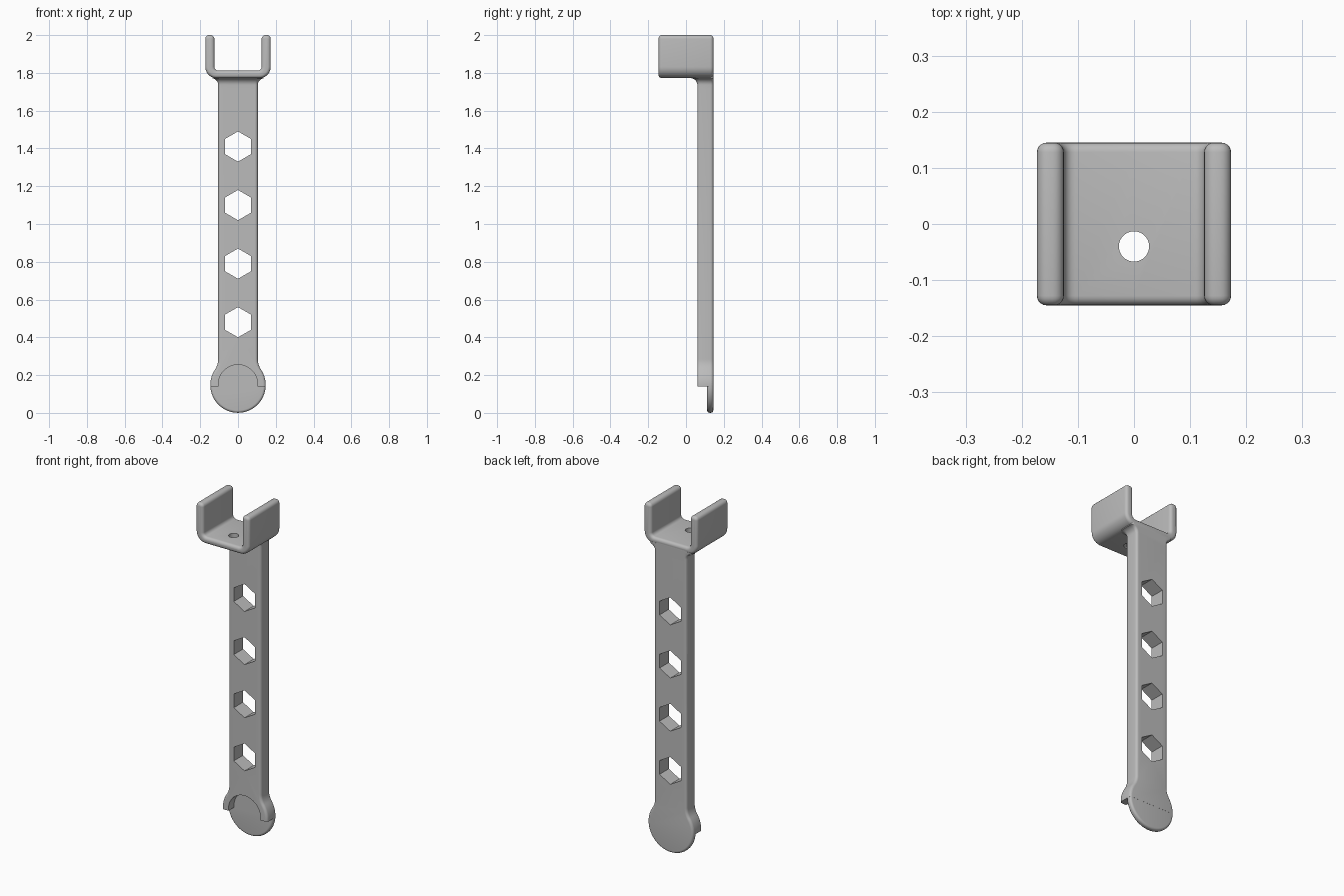
import bpy, bmesh, math
from mathutils import Vector

if "Cube" in bpy.data.objects:
    bpy.data.objects.remove(bpy.data.objects["Cube"], do_unlink=True)

grey = bpy.data.materials.new("plain grey")
grey.use_nodes = True
grey.diffuse_color = (0.5, 0.5, 0.5, 1)
grey.node_tree.nodes["Principled BSDF"].inputs["Base Color"].default_value = (0.5, 0.5, 0.5, 1)

BACK, FRONT, STEP = 0.145, 0.06, 0.112   # arm depth positions
HALF = 0.105                             # half width of the arm
FLOOR = 1.772                            # underside of the cradle


def finish(name, bm):
    bmesh.ops.recalc_face_normals(bm, faces=bm.faces)
    mesh = bpy.data.meshes.new(name)
    bm.to_mesh(mesh)
    bm.free()
    mesh.materials.append(grey)
    obj = bpy.data.objects.new(name, mesh)
    bpy.context.collection.objects.link(obj)
    return obj


def arc(cx, cz, r, start, end, n):
    angles = [math.radians(start + (end - start) * i / n) for i in range(n + 1)]
    return [(cx + r * math.cos(a), cz + r * math.sin(a)) for a in angles]


def circle(cx, cz, r, n, start=0):
    return arc(cx, cz, r, start, start + 360, n)[:-1]


def mirrored(points):
    return points + [(-x, z) for x, z in reversed(points) if x > 1e-6]


def prism(name, outline, y0, y1, rounding=0):
    """Extrude an x-z outline along y, with rounded rims."""
    bm = bmesh.new()
    front = bm.faces.new([bm.verts.new((x, y0, z)) for x, z in outline])
    made = bmesh.ops.extrude_face_region(bm, geom=[front], use_keep_orig=True)["geom"]
    for v in (g for g in made if isinstance(g, bmesh.types.BMVert)):
        v.co.y = y1
    bmesh.ops.recalc_face_normals(bm, faces=bm.faces)
    if rounding:
        rims = [e for e in bm.edges if abs(e.verts[0].co.y - e.verts[1].co.y) < 1e-6]
        bmesh.ops.bevel(bm, geom=rims, offset=rounding, offset_type='OFFSET',
                        segments=5, profile=0.5, affect='EDGES')
    return finish(name, bm)


def combine(obj, tool, operation):
    mod = obj.modifiers.new(operation, 'BOOLEAN')
    mod.operation, mod.solver, mod.object = operation, 'EXACT', tool
    bpy.context.view_layer.objects.active = obj
    bpy.ops.object.modifier_apply(modifier=mod.name)
    bpy.data.objects.remove(tool, do_unlink=True)


# Arm: straight strip flaring into a round foot
foot_r, flare_r = 0.147, 0.1
flare_x = HALF + flare_r
flare_z = foot_r + math.sqrt((foot_r + flare_r) ** 2 - flare_x ** 2)
tangent = math.degrees(math.atan2(flare_z - foot_r, flare_x))
half = [(HALF, 1.8)]
half += arc(flare_x, flare_z, flare_r, 180, 180 + tangent, 8)
half += arc(0, foot_r, foot_r, tangent, -90, 24)[1:-1] + [(0, 0)]
arm = prism("bracket_arm", mirrored(half), FRONT, BACK, 0.015)

# Foot: step across the middle, round recess and thin disc
box = [(-0.3, -0.1), (0.3, -0.1), (0.3, 0.14), (-0.3, 0.14)]
combine(arm, prism("step_cutter", box, -0.1, 0.3), 'DIFFERENCE')
recess = prism("recess_cutter", circle(0, 0.151, 0.104, 64), -0.1, STEP + 0.0005)
combine(arm, recess, 'DIFFERENCE')
disc = prism("foot_disc", circle(0, foot_r, foot_r - 0.0005, 72), STEP, BACK - 0.0005, 0.013)
combine(arm, disc, 'UNION')

# Neck: rounded sections growing into the cradle
bm = bmesh.new()
rings, r, corner = [], 0.036, 0.015
levels = [(FLOOR - r - 0.02, 0)]
for i in range(9):
    a = math.radians(80 * i / 8)
    levels.append((FLOOR - r + r * math.sin(a), r * (1 - math.cos(a))))
levels.append((FLOOR + 0.012, levels[-1][1]))
for z, grow in levels:
    w, f = HALF + grow, FRONT - grow
    c = corner + grow
    side = arc(w - c, f + c, c, -90, 0, 6) + arc(w - corner, BACK - corner, corner, 0, 90, 5)
    rings.append([bm.verts.new((x, y, z)) for x, y in mirrored(side)])
for low, high in zip(rings, rings[1:]):
    for i in range(len(low)):
        j = (i + 1) % len(low)
        bm.faces.new((low[i], low[j], high[j], high[i]))
bm.faces.new(rings[0])
bm.faces.new(rings[-1])
combine(arm, finish("neck", bm), 'UNION')

# Cradle: U-shaped channel with a screw hole
outer, inner, lip, wall = 0.173, 0.125, 0.02, 0.06
half = [(0, FLOOR)] + arc(outer - wall, FLOOR + wall, wall, -90, 0, 10)
half += arc(outer - lip, 2 - lip, lip, 0, 90, 5) + arc(inner + lip, 2 - lip, lip, 90, 180, 5)
half += arc(inner - lip, 1.812 + lip, lip, 0, -90, 5) + [(0, 1.812)]
combine(arm, prism("cradle", mirrored(half), -BACK, BACK, 0.017), 'UNION')
hole = prism("screw_cutter", circle(0, 0, 0.027, 40), -0.2, 0.2)
hole.rotation_euler.x = math.pi / 2
hole.location = (0, -0.04, 1.79)
bpy.context.view_layer.update()
combine(arm, hole, 'DIFFERENCE')

# Row of hexagonal openings
for i in range(4):
    cutter = prism("hex_cutter", circle(0, 0.48 + 0.31 * i, 0.08, 6, 30), -0.2, 0.3)
    combine(arm, cutter, 'DIFFERENCE')

# Single material and smooth rounded rims
arm.data.materials.clear()
arm.data.materials.append(grey)
for p in arm.data.polygons:
    p.material_index = 0
bpy.ops.object.select_all(action='DESELECT')
arm.select_set(True)
bpy.context.view_layer.objects.active = arm
bpy.ops.object.shade_smooth_by_angle(angle=math.radians(35))
